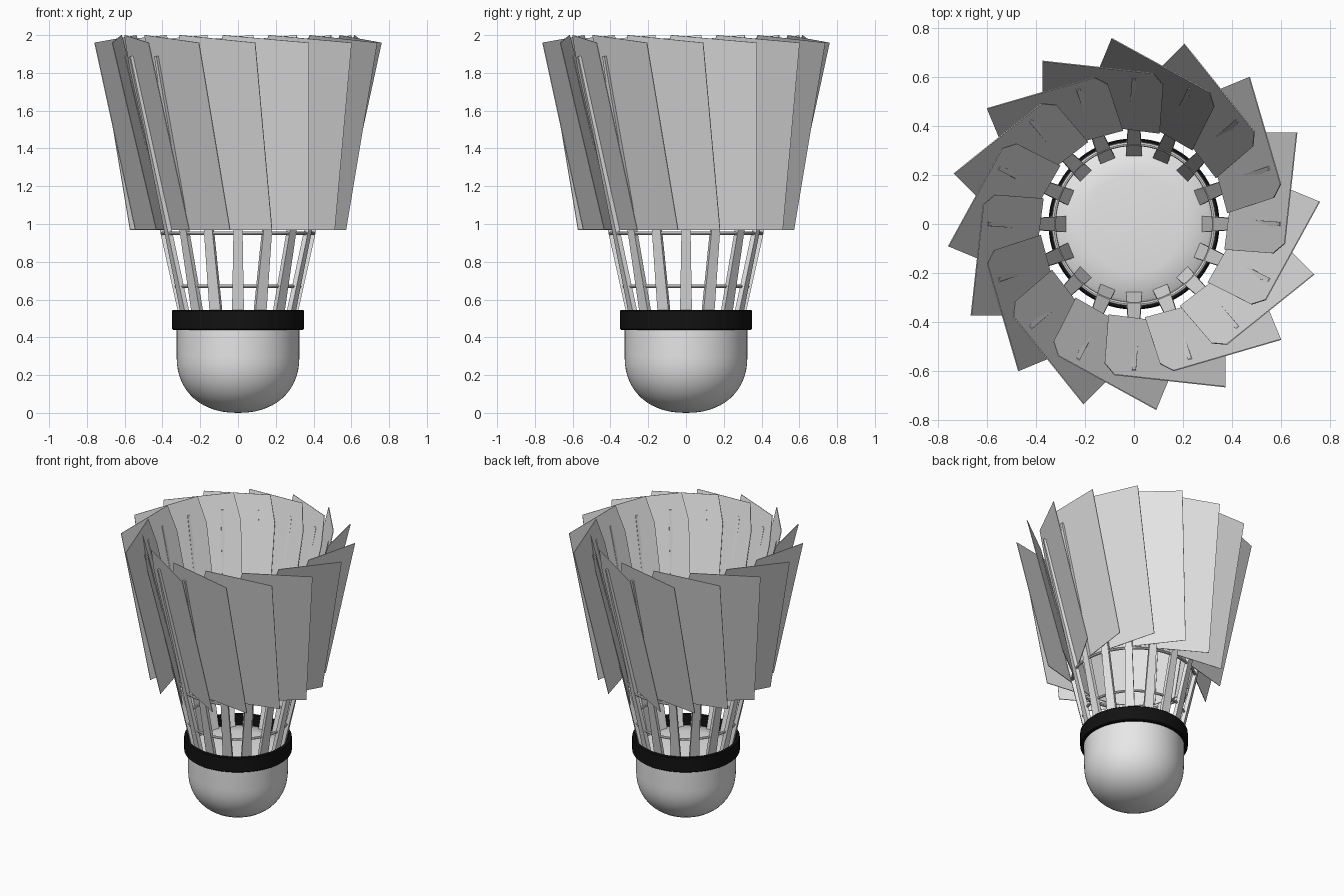
import bpy
import bmesh
from math import sin, cos, pi
from mathutils import Matrix

cube = bpy.data.objects.get("Cube")
if cube:
    bpy.data.objects.remove(cube, do_unlink=True)

COUNT = 16


def make_material(name, rgb):
    mat = bpy.data.materials.new(name)
    mat.use_nodes = True
    color = (*rgb, 1.0)
    mat.diffuse_color = color
    mat.node_tree.nodes["Principled BSDF"].inputs["Base Color"].default_value = color
    return mat


white = make_material("off_white", (0.8, 0.8, 0.8))
black = make_material("black", (0.006, 0.006, 0.006))


def make_object(name, bm, mat):
    bmesh.ops.recalc_face_normals(bm, faces=bm.faces)
    mesh = bpy.data.meshes.new(name)
    bm.to_mesh(mesh)
    bm.free()
    mesh.materials.append(mat)
    obj = bpy.data.objects.new(name, mesh)
    bpy.context.collection.objects.link(obj)
    return obj


def smooth(obj, angle):
    bpy.ops.object.select_all(action='DESELECT')
    obj.select_set(True)
    bpy.context.view_layer.objects.active = obj
    bpy.ops.object.shade_smooth_by_angle(angle=angle)


def lathe(name, profile, mat, closed=False, steps=64):
    """Spin a (radius, height) profile around the vertical axis."""
    bm = bmesh.new()
    verts = [bm.verts.new((r, 0, z)) for r, z in profile]
    edges = [bm.edges.new(pair) for pair in zip(verts, verts[1:])]
    if closed:
        edges.append(bm.edges.new((verts[-1], verts[0])))
    bmesh.ops.spin(bm, geom=verts + edges, cent=(0, 0, 0), axis=(0, 0, 1),
                   angle=2 * pi, steps=steps, use_duplicate=False)
    bmesh.ops.remove_doubles(bm, verts=bm.verts, dist=0.0005)
    obj = make_object(name, bm, mat)
    smooth(obj, 0.7)
    return obj


# Rounded base: superellipse nose, straight wall and slightly domed top
nose = [(0.325 * sin(t) ** 0.9, 0.3 - 0.3 * cos(t) ** 0.9)
        for t in (pi / 2 * i / 14 for i in range(14))]
lathe("cork_base", nose + [(0.325, 0.3), (0.325, 0.46), (0.31, 0.475),
                           (0.2, 0.485), (0, 0.49)], white)

# Dark collar
lathe("collar_band", [(0.328, 0.44), (0.345, 0.44), (0.35, 0.445), (0.35, 0.54),
                      (0.345, 0.545), (0.328, 0.545)], black, closed=True)

# Two thin rings tying the quills together
for name, radius, height in (("lower_ring", 0.328, 0.67), ("upper_ring", 0.4, 0.95)):
    lathe(name, [(radius + 0.009 * cos(a), height + 0.009 * sin(a))
                 for a in (2 * pi * i / 8 for i in range(8))], white, closed=True)


def vane_point(x, z):
    """Point on the leaning, slightly twisted vane plane."""
    return (x, -(0.385 + 0.235 * (z - 0.97) + 0.13 * x), z)


def quill_ring(bm, radius, z, half_width, half_depth):
    return [bm.verts.new((sx * half_width, -radius + sy * half_depth, z))
            for sx, sy in ((-1, -1), (1, -1), (1, 1), (-1, 1))]


vane_outline = [(-0.105, 0.97), (0.375, 0.97), (0.375, 1.96), (-0.08, 2.0), (-0.12, 1.82)]

for i in range(COUNT):
    turn = Matrix.Rotation(2 * pi * i / COUNT, 4, 'Z')

    # Tapered quill
    bm = bmesh.new()
    low = quill_ring(bm, 0.288, 0.46, 0.033, 0.013)
    high = quill_ring(bm, 0.608, 1.89, 0.008, 0.012)
    bm.faces.new(low)
    bm.faces.new(high)
    for a in range(4):
        b = (a + 1) % 4
        bm.faces.new((low[a], low[b], high[b], high[a]))
    bm.transform(turn)
    make_object(f"quill_{i + 1}", bm, white)

    # Thin overlapping vane
    bm = bmesh.new()
    bm.faces.new([bm.verts.new(vane_point(x, z)) for x, z in vane_outline])
    bm.transform(turn)
    vane = make_object(f"vane_{i + 1}", bm, white)
    solid = vane.modifiers.new("thickness", 'SOLIDIFY')
    solid.thickness = 0.004
    solid.offset = 0
